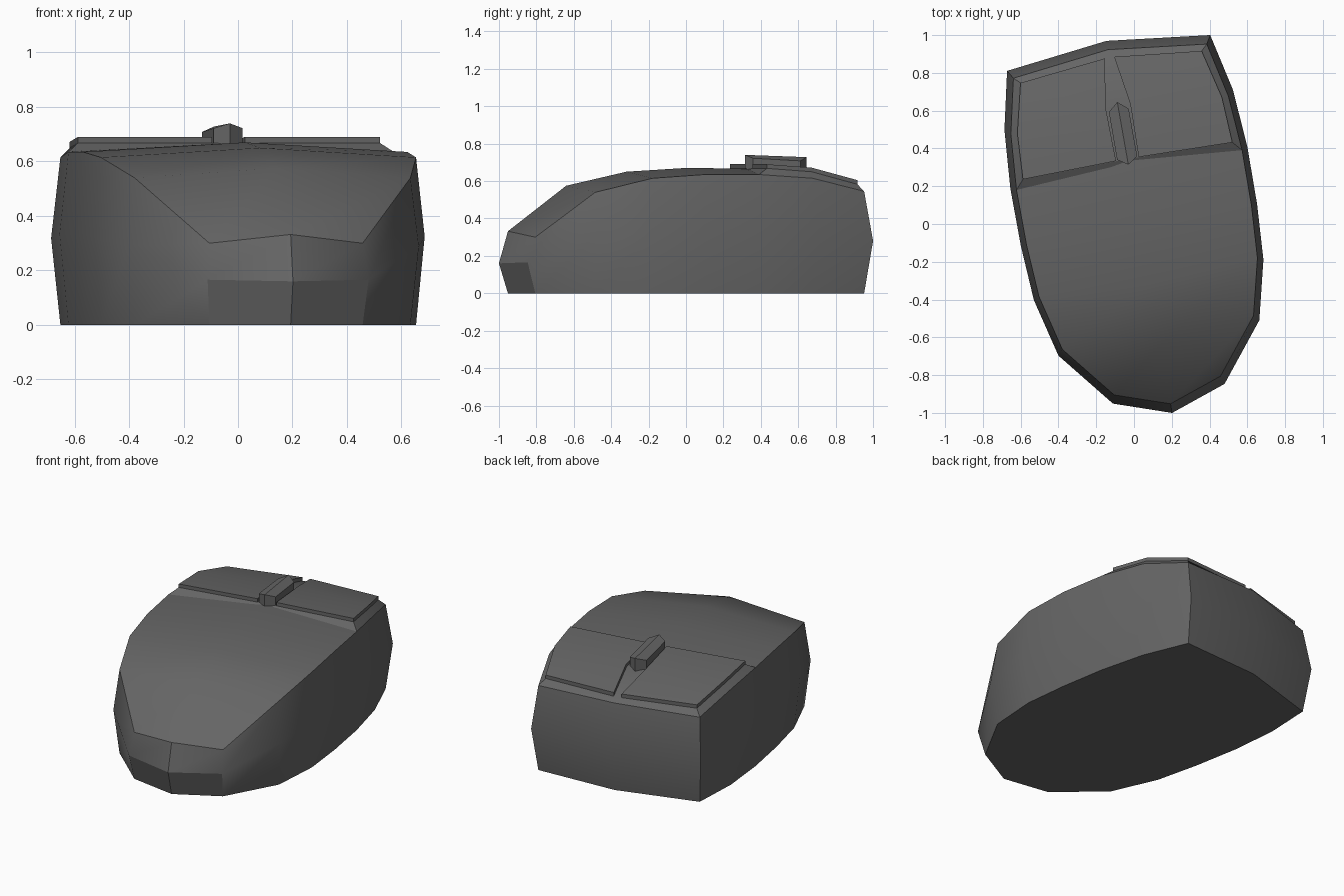
import bpy, bmesh, math

if "Cube" in bpy.data.objects:
    bpy.data.objects.remove(bpy.data.objects["Cube"])

CX = 0.025                   # offset of the symmetry line before the body is turned
TURN = math.radians(10)

dark = bpy.data.materials.new("dark_plastic")
dark.diffuse_color = (0.13, 0.13, 0.13, 1)
dark.use_nodes = True
dark.node_tree.nodes["Principled BSDF"].inputs["Base Color"].default_value = dark.diffuse_color


def make(name, verts, faces, smooth=False, sharp=()):
    mesh = bpy.data.meshes.new(name)
    mesh.from_pydata([(x + CX, y, z) for x, y, z in verts], [], faces)
    bm = bmesh.new()
    bm.from_mesh(mesh)
    bmesh.ops.recalc_face_normals(bm, faces=bm.faces)
    bm.to_mesh(mesh)
    bm.free()
    mesh.materials.append(dark)
    ob = bpy.data.objects.new(name, mesh)
    bpy.context.collection.objects.link(ob)
    ob.rotation_euler.z = TURN
    if smooth:
        bpy.ops.object.select_all(action='DESELECT')
        ob.select_set(True)
        bpy.context.view_layer.objects.active = ob
        bpy.ops.object.shade_smooth_by_angle(angle=math.radians(30))
    for e in mesh.edges:
        if frozenset(e.vertices) in sharp:
            e.use_edge_sharp = True
    return ob


# Body sections, front to back: y, half width, edge height, centre y, centre height
ROWS = [(-0.917, 0.30, 0.30, -1.02, 0.332),
        (-0.617, 0.54, 0.54, -0.688, 0.575),
        (-0.305, 0.617, 0.615, -0.345, 0.65),
        (-0.01, 0.635, 0.635, -0.01, 0.67),
        (0.30, 0.637, 0.635, 0.33, 0.667),
        (0.61, 0.614, 0.615, 0.655, 0.637),
        (0.915, 0.546, 0.545, 0.98, 0.56)]
N = len(ROWS)
S = 0.952                    # base and top are inset from the widest outline

# Closed outline: front centre, right side, back centre, left side
outline = [(0, ROWS[0][3], 0.16)]
outline += [(r[1], r[0], max(0.16, r[4] / 2)) for r in ROWS]
outline += [(0, ROWS[-1][3], 0.29)]
outline += [(-r[1], r[0], max(0.16, r[4] / 2)) for r in reversed(ROWS)]
edge_z = [ROWS[0][4]] + [r[2] for r in ROWS] + [ROWS[-1][4]] + [r[2] for r in reversed(ROWS)]
M = len(outline)

verts = [(x * S, y * S, 0) for x, y, z in outline]
verts += outline
verts += [(x * S, y * S, h) for (x, y, z), h in zip(outline, edge_z)]
verts += [(0, r[3] * S, r[4]) for r in ROWS[1:-1]]

faces = [list(range(M))]
for k in range(2):
    for i in range(M):
        j = (i + 1) % M
        faces.append((k * M + i, k * M + j, (k + 1) * M + j, (k + 1) * M + i))
T = 2 * M
right = [T + 1 + i for i in range(N)]
left = [T + M - 1 - i for i in range(N)]
mid = [T] + [3 * M + i for i in range(N - 2)] + [T + N + 1]
for i in range(N - 1):
    faces.append((mid[i], right[i], right[i + 1], mid[i + 1]))
    faces.append((left[i], mid[i], mid[i + 1], left[i + 1]))
# Creases: the top rim and the short line down the nose
creases = {frozenset((T + i, T + (i + 1) % M)) for i in range(M)}
creases.add(frozenset((M, T)))
make("body", verts, faces, True, creases)

# Button sections: inner x, inner y, outer x, outer y, height
PAD = [(0.061, 0.345, 0.563, 0.335, 0.69),
       (0.066, 0.63, 0.55, 0.58, 0.672),
       (0.025, 0.89, 0.487, 0.84, 0.605)]

# Raised deck sloping from the body edge up to the buttons
inner = [(s * p[2], p[3], p[4] - 0.022) for p in PAD for s in (-1, 1)]
outer = [(s * r[1] * S, r[0] * S, r[2]) for r in ROWS[4:] for s in (-1, 1)]
centre = [(0, p[1], p[4] - 0.022) for p in PAD]
verts = inner + outer + centre + [(0, 0.98 * S, 0.56), (0, 0.33 * S, 0.66)]
faces = []
for i in (0, 2):
    c = 12 + i // 2
    faces += [(i, c, c + 1, i + 2), (c, i + 1, i + 3, c + 1),
              (i, i + 2, i + 8, i + 6), (i + 1, i + 7, i + 9, i + 3)]
faces += [(4, 14, 15, 10), (14, 5, 11, 15), (0, 6, 16, 12), (12, 16, 7, 1)]
make("button_deck", verts, faces, True)

# Two mirrored buttons
for name, s in (("left_button", -1), ("right_button", 1)):
    verts, faces = [], []
    for xi, yi, xo, yo, z in PAD:
        verts += [(s * xi, yi, z), (s * xo, yo, z),
                  (s * xo, yo, z - 0.03), (s * xi, yi, z - 0.03)]
    for b in (0, 4):
        for k in range(4):
            n = (k + 1) % 4
            faces.append((b + k, b + n, b + 4 + n, b + 4 + k))
    faces += [(0, 1, 2, 3), (8, 9, 10, 11)]
    make(name, verts, faces, True)

# Scroll ridge: pointed bar with a sloping roof
plan = [(0, 0.315, 0.74), (0.054, 0.35, 0.722), (0.053, 0.607, 0.708),
        (0, 0.651, 0.728), (-0.053, 0.607, 0.708), (-0.054, 0.35, 0.722)]
verts = plan + [(x, y, 0.64) for x, y, z in plan]
faces = [(0, 1, 2, 3), (0, 3, 4, 5), tuple(range(6, 12))]
faces += [(i, (i + 1) % 6, 6 + (i + 1) % 6, 6 + i) for i in range(6)]
make("scroll_ridge", verts, faces)
